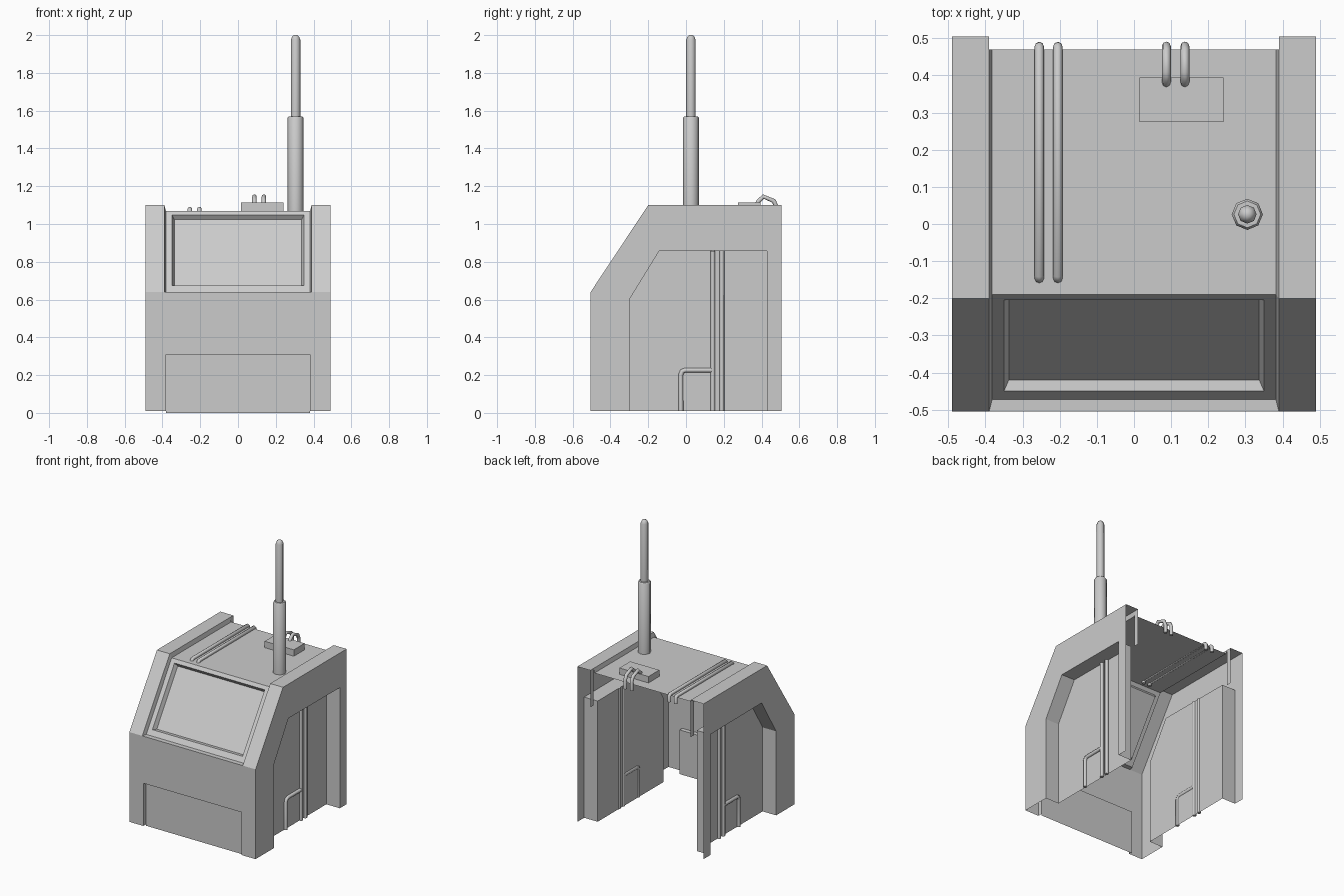
import bpy, bmesh, math
from mathutils import Vector

if "Cube" in bpy.data.objects:
    bpy.data.objects.remove(bpy.data.objects["Cube"])


def finish(bm, name, mirror=False):
    bmesh.ops.remove_doubles(bm, verts=bm.verts, dist=0.0001)
    me = bpy.data.meshes.new(name)
    bm.to_mesh(me)
    bm.free()
    ob = bpy.data.objects.new(name, me)
    bpy.context.collection.objects.link(ob)
    if mirror:
        ob.modifiers.new("mirror", 'MIRROR').use_mirror_merge = False
    return ob


def face(bm, pts, toward):
    """Add one polygon whose normal looks at the given point."""
    f = bm.faces.new([bm.verts.new(p) for p in pts])
    f.normal_update()
    if f.normal.dot(Vector(toward) - f.calc_center_median()) < 0:
        f.normal_flip()


def strip(bm, a, b, toward):
    """Quads between two matching polylines."""
    for i in range(len(a) - 1):
        face(bm, (a[i], a[i + 1], b[i + 1], b[i]), toward)


def at_x(x, prof):
    return [(x, y, z) for y, z in prof]


def pipe(name, pts, r):
    cu = bpy.data.curves.new(name, 'CURVE')
    cu.dimensions = '3D'
    cu.bevel_depth = r
    cu.bevel_resolution = 2
    cu.use_fill_caps = True
    sp = cu.splines.new('POLY')
    sp.points.add(len(pts) - 1)
    for p, co in zip(sp.points, pts):
        p.co = (*co, 1)
    ob = bpy.data.objects.new(name, cu)
    bpy.context.collection.objects.link(ob)


def lathe(name, prof, loc, n=8):
    bm = bmesh.new()
    rings = [[bm.verts.new((loc[0] + r * math.cos(2 * math.pi * i / n),
                            loc[1] + r * math.sin(2 * math.pi * i / n), z))
              for i in range(n)] for r, z in prof]
    for lo, hi in zip(rings, rings[1:]):
        for i in range(n):
            j = (i + 1) % n
            bm.faces.new((lo[i], lo[j], hi[j], hi[i]))
    bm.faces.new(rings[-1])
    bm.faces.new(rings[0][::-1])
    ob = finish(bm, name)
    bpy.context.view_layer.objects.active = ob
    ob.select_set(True)
    bpy.ops.object.shade_smooth_by_angle(angle=math.radians(50))
    ob.select_set(False)


W, RX, RB, PX, B = 0.49, 0.39, 0.382, 0.385, 0.01
F, R = -0.505, 0.505                                   # front and rear
outer = [(F, B), (F, 0.64), (-0.2, 1.1), (R, 1.1), (R, B)]
recess = [(-0.3, B), (-0.3, 0.6), (-0.14, 0.86), (0.43, 0.857), (0.43, B)]
rail = [(F, 0.64), (-0.2, 1.1), (0.47, 1.1)]
sunk = [(-0.472, 0.64), (-0.19, 1.07), (0.47, 1.07)]

# side walls: outer sheet, recessed panel and its returns, raised rail
bm = bmesh.new()
face(bm, at_x(W, outer + recess[::-1]), (5, 0, 0.5))
face(bm, at_x(PX, recess), (5, 0, 0.5))
strip(bm, at_x(W, recess), at_x(PX, recess), (0.44, 0.06, 0.4))
top = outer[1:4]
strip(bm, at_x(RX, top), at_x(W, top), (0.4, -3, 5))
strip(bm, at_x(RX, rail), at_x(RB, sunk), (0, 0, 1.2))
face(bm, at_x(RX, [(0.47, 1.1), (R, 1.1), (R, 0.84), (0.47, 0.84)]), (0, 0.5, 1))
finish(bm, "side_wall", True)

# front wall with the lower inset panel
bm = bmesh.new()
H, D = 0.31, -0.475
edge = [(-RB, B), (-RB, H), (RB, H), (RB, B)]
face(bm, [(x, F, z) for x, z in [(-W, B), (-W, 0.64), (W, 0.64), (W, B)] + edge[::-1]], (0, -5, 0.4))
strip(bm, [(x, F, z) for x, z in edge], [(x, D, z) for x, z in edge], (0, -0.49, 0.1))
face(bm, [(x, D, z) for x, z in [(-RB, 0), (-RB, H), (RB, H), (RB, 0)]], (0, -5, 0.1))
face(bm, [(-RX, F, 0.64), (RX, F, 0.64), (RB, -0.472, 0.64), (-RB, -0.472, 0.64)], (0, -0.5, 3))
finish(bm, "front_wall")

# roof plate
bm = bmesh.new()
face(bm, [(-RB, -0.19, 1.07), (RB, -0.19, 1.07), (RB, 0.47, 1.07), (-RB, 0.47, 1.07)], (0, 0, 5))
finish(bm, "roof")

# sloped windscreen: frame, bevelled step and sunken pane
bm = bmesh.new()
lo, hi = Vector((0, -0.472, 0.64)), Vector((0, -0.19, 1.07))
up = (hi - lo).normalized()
inward = Vector((0, up.z, -up.y))
L = (hi - lo).length


def rect(hw, a, b, d):
    pts = [(-hw, a), (hw, a), (hw, b), (-hw, b), (-hw, a)]
    return [lo + Vector((x, 0, 0)) + up * t + inward * d for x, t in pts]


loops = [rect(RB, 0, L, 0), rect(0.35, 0.04, L - 0.027, 0), rect(0.337, 0.053, L - 0.038, 0.028)]
out = (0, -4, 4)
strip(bm, loops[0], loops[1], out)
strip(bm, loops[1], loops[2], (0, -0.33, 0.86))
face(bm, loops[2][:4], out)
finish(bm, "windscreen")

# roof equipment box
bpy.ops.mesh.primitive_cube_add(size=1, location=(0.128, 0.335, 1.0925))
box = bpy.context.object
box.name = "roof_box"
box.scale = (0.226, 0.12, 0.045)

# cables from the box over the rear roof edge
for x in (0.087, 0.137):
    pipe("box_cable", [(x, 0.375, 1.10), (x, 0.385, 1.122), (x, 0.41, 1.145), (x, 0.465, 1.122),
                       (x, 0.479, 1.09), (x, 0.479, 1.03)], 0.012)

# long roof pipes
for x in (-0.255, -0.205):
    pipe("roof_pipe", [(x, -0.147, 1.055), (x, -0.147, 1.07), (x, -0.138, 1.079), (x, 0.468, 1.079),
                       (x, 0.478, 1.07), (x, 0.478, 1.03)], 0.0125)

# conduits in the side recesses
for s in (-1, 1):
    x = s * 0.39
    for y in (0.142, 0.19):
        pipe("side_conduit", [(x, y, B), (x, y, 0.858)], 0.0125)
    pipe("side_branch", [(x, 0.142, 0.226), (x, -0.005, 0.226), (x, -0.021, 0.219),
                         (x, -0.027, 0.203), (x, -0.027, B)], 0.0125)

# mast
lathe("mast_base", [(0.042, 1.07), (0.042, 1.562), (0.036, 1.57)], (0.305, 0.026))
lathe("mast_tip", [(0.025, 1.56), (0.025, 1.975), (0.018, 1.993), (0.008, 2.0)], (0.305, 0.026))

# centre on the frame height
bpy.context.view_layer.update()
